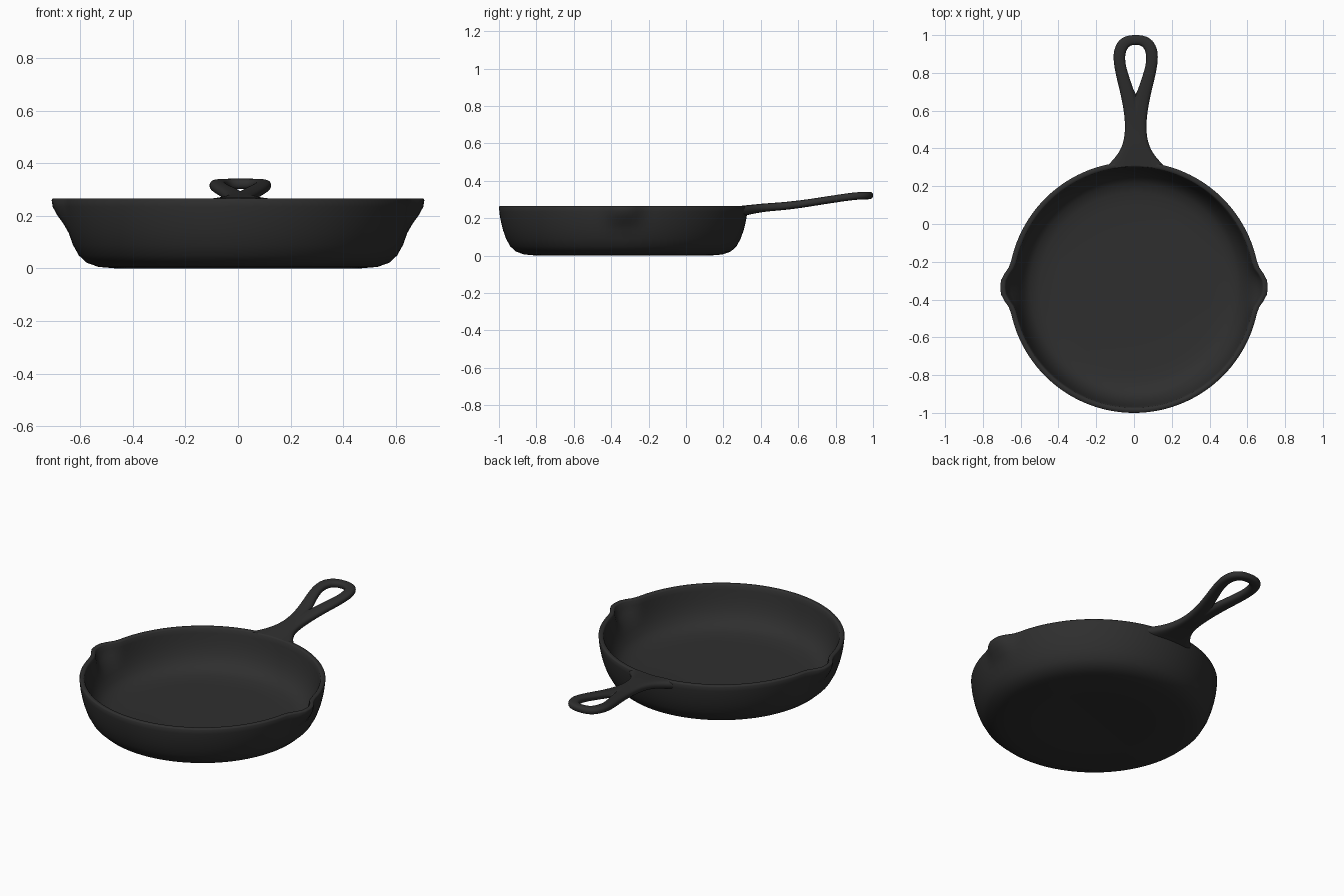
import bpy, bmesh, math

if "Cube" in bpy.data.objects:
    bpy.data.objects.remove(bpy.data.objects["Cube"])

iron = bpy.data.materials.new("cast iron black")
iron.diffuse_color = (0.028, 0.028, 0.028, 1)
iron.use_nodes = True
iron.node_tree.nodes["Principled BSDF"].inputs["Base Color"].default_value = iron.diffuse_color


def finish(bm, name, subdiv=0):
    bmesh.ops.remove_doubles(bm, verts=bm.verts, dist=1e-5)
    bmesh.ops.recalc_face_normals(bm, faces=bm.faces)
    for f in bm.faces:
        f.smooth = True
    me = bpy.data.meshes.new(name)
    bm.to_mesh(me)
    bm.free()
    me.materials.append(iron)
    ob = bpy.data.objects.new(name, me)
    bpy.context.collection.objects.link(ob)
    if subdiv:
        m = ob.modifiers.new("smooth", 'SUBSURF')
        m.levels = m.render_levels = subdiv
    return ob


def smoothstep(t):
    t = max(0, min(1, t))
    return t * t * (3 - 2 * t)


def interp(table, v):
    for (a, p), (b, q) in zip(table, table[1:]):
        if v <= b:
            return p + (q - p) * max(0, (v - a) / (b - a))
    return table[-1][1]


# pan body: revolved wall section, with a pouring lip pushed out on each side
CY, SEG = -0.335, 120
profile = [(0, 0.004), (0.3, 0.003), (0.46, 0.0), (0.53, 0.006), (0.575, 0.022),
           (0.605, 0.05), (0.627, 0.09), (0.643, 0.135), (0.652, 0.17), (0.659, 0.205),
           (0.663, 0.235), (0.665, 0.26), (0.661, 0.266), (0.642, 0.266), (0.637, 0.26),
           (0.632, 0.235), (0.625, 0.2), (0.616, 0.165), (0.602, 0.125), (0.58, 0.088),
           (0.55, 0.06), (0.5, 0.044), (0.42, 0.038), (0.2, 0.036), (0, 0.036)]
bm = bmesh.new()
rings = []
for i in range(SEG):
    a = 2 * math.pi * i / SEG
    off = math.asin(abs(math.sin(a)))          # angle away from the x axis
    lip = smoothstep(1.15 * (1 - off / 0.2))
    ring = []
    for r, z in profile:
        push = 0.043 * lip * smoothstep((z - 0.13) / 0.12) if r > 0.6 else 0
        ring.append(bm.verts.new(((r + push) * math.cos(a),
                                  CY + (r + push) * math.sin(a), z)))
    rings.append(ring)
for i in range(SEG):
    p, q = rings[i], rings[(i + 1) % SEG]
    for j in range(len(profile) - 1):
        bm.faces.new((p[j], q[j], q[j + 1], p[j + 1]))
bmesh.ops.dissolve_degenerate(bm, edges=bm.edges, dist=1e-6)
finish(bm, "pan_body")

# handle: half outline (outer x, y, inner x, y), mirrored, with a teardrop hole
HX = 0.009
stations = [(0.18, 0.285, 0, 0.312), (0.115, 0.345, 0, 0.35), (0.07, 0.41, 0, 0.42),
            (0.055, 0.50, 0, 0.52), (0.064, 0.60, 0, 0.62), (0.085, 0.70, 0, 0.685),
            (0.103, 0.77, 0.030, 0.77), (0.119, 0.85, 0.055, 0.85),
            (0.121, 0.92, 0.054, 0.905), (0.092, 0.978, 0.038, 0.937),
            (0.045, 1.0, 0.018, 0.946), (0, 1.003, 0, 0.947)]
mid_z = [(0.3, 0.238), (0.4, 0.256), (0.5, 0.262), (0.6, 0.273), (0.8, 0.304),
         (0.9, 0.319), (1.0, 0.322)]
half_h = [(0.3, 0.029), (0.36, 0.024), (0.45, 0.021), (0.8, 0.021), (1.0, 0.021)]
across = (0, 0.1, 0.5, 0.9, 1)
bm = bmesh.new()
for mirror in (1, -1):
    for sign in (1, -1):
        rows = []
        for k, (xo, yo, xi, yi) in enumerate(stations):
            round_in = (0.85, 0) if k >= 5 else (1, 1)   # solid neck or hole edge
            bulge = (0, 0.85, 1) + round_in
            row = []
            for t, b in zip(across, bulge):
                x, y = xo + (xi - xo) * t, yo + (yi - yo) * t
                z = interp(mid_z, y) + sign * b * interp(half_h, y)
                row.append(bm.verts.new((HX + mirror * x, y, z)))
            rows.append(row)
        for p, q in zip(rows, rows[1:]):
            for j in range(len(across) - 1):
                bm.faces.new((p[j], q[j], q[j + 1], p[j + 1]))
finish(bm, "handle", 2)
